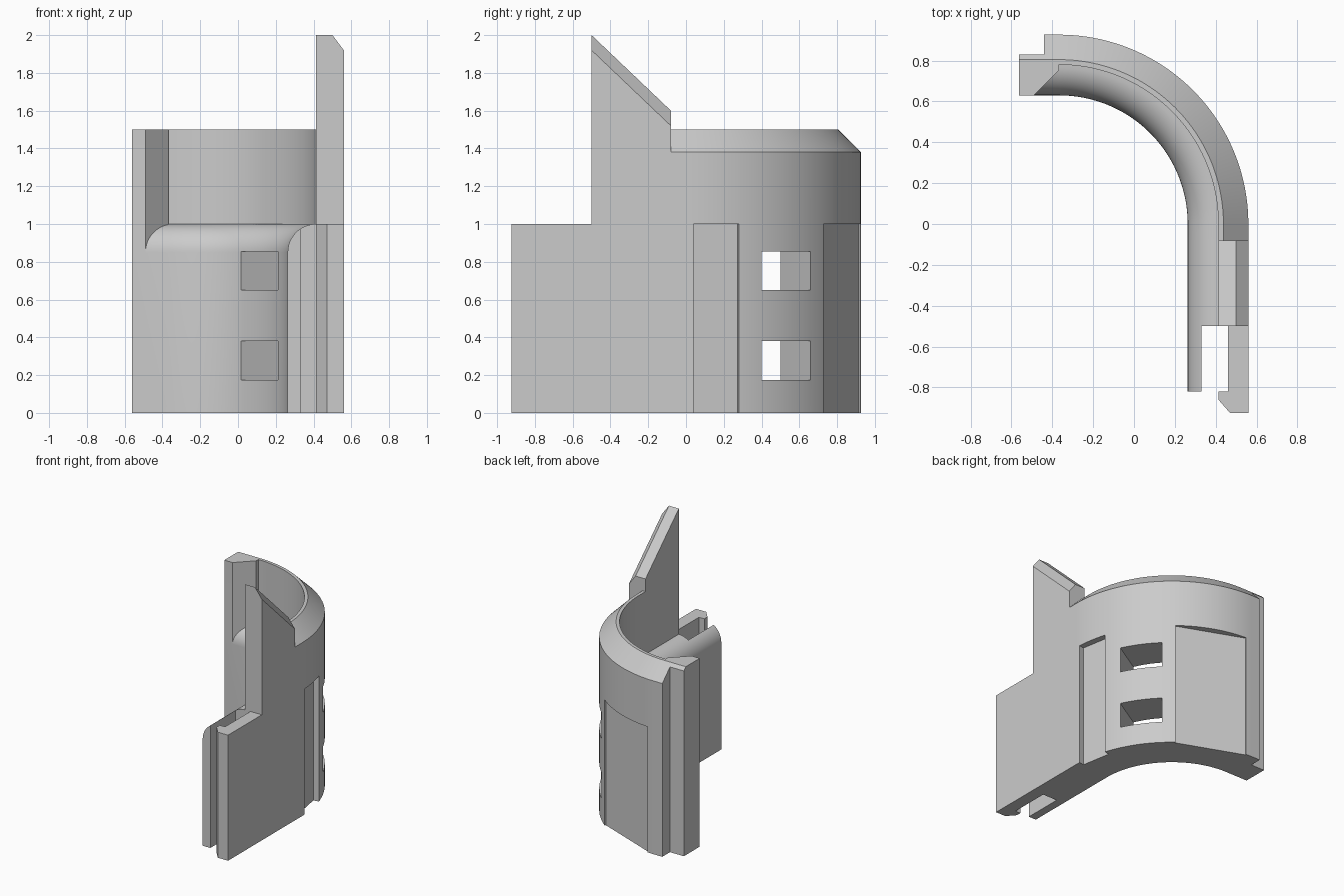
import bpy, bmesh, math
from mathutils import Vector

if "Cube" in bpy.data.objects:
    bpy.data.objects.remove(bpy.data.objects["Cube"], do_unlink=True)

CX = -0.367                      # bend centre, on y = 0
R_OUT, R_MID, R_IN = 0.927, 0.78, 0.63
LEFT_END, FIN_END, ARM_END = -0.562, -0.08, -0.925
STEPS = 64

grey = bpy.data.materials.new("plain grey")
grey.use_nodes = True
grey.diffuse_color = (0.6, 0.6, 0.6, 1)
grey.node_tree.nodes["Principled BSDF"].inputs["Base Color"].default_value = (0.6, 0.6, 0.6, 1)


def finish(name, bm):
    bmesh.ops.recalc_face_normals(bm, faces=bm.faces)
    mesh = bpy.data.meshes.new(name)
    bm.to_mesh(mesh)
    bm.free()
    mesh.materials.append(grey)
    obj = bpy.data.objects.new(name, mesh)
    bpy.context.collection.objects.link(obj)
    return obj


def loft(name, rings, trim=None):
    """Skin closed rings in order, cap both ends, trim by an optional plane."""
    bm = bmesh.new()
    rows = [[bm.verts.new(p) for p in ring] for ring in rings]
    n = len(rows[0])
    for a, b in zip(rows, rows[1:]):
        for i in range(n):
            j = (i + 1) % n
            bm.faces.new((a[i], a[j], b[j], b[i]))
    bm.faces.new(rows[0])
    bm.faces.new(rows[-1][::-1])
    if trim:
        bmesh.ops.recalc_face_normals(bm, faces=bm.faces)
        cut = bmesh.ops.bisect_plane(bm, geom=bm.verts[:] + bm.edges[:] + bm.faces[:],
                                     plane_co=trim[0], plane_no=trim[1], clear_outer=True)
        bmesh.ops.edgeloop_fill(bm, edges=[e for e in cut["geom_cut"]
                                           if isinstance(e, bmesh.types.BMEdge)])
    return finish(name, bm)


def prism(name, plan, z0, z1):
    return loft(name, [[(x, y, z) for x, y in plan] for z in (z0, z1)])


def radial_box(name, angle, offset, half, near, far, z0, z1):
    """Box pointing outward from the bend centre at an angle."""
    a = math.radians(angle)
    d, t = Vector((math.cos(a), math.sin(a))), Vector((-math.sin(a), math.cos(a)))
    c = Vector((CX, 0)) + t * offset
    plan = [c + d * near - t * half, c + d * far - t * half,
            c + d * far + t * half, c + d * near + t * half]
    return prism(name, plan, z0, z1)


def combine(target, tool, operation):
    mod = target.modifiers.new(operation.lower(), "BOOLEAN")
    mod.operation, mod.solver, mod.object = operation, "EXACT", tool
    bpy.context.view_layer.objects.active = target
    bpy.ops.object.modifier_apply(modifier=mod.name)
    bpy.data.objects.remove(tool, do_unlink=True)


# Rounded inner ledge, shared by the curved wall and the straight arm
fillet = R_MID - R_IN
ledge = [(R_MID - fillet * math.sin(a), 1 - fillet + fillet * math.cos(a))
         for a in (math.radians(90 * i / 12) for i in range(13))]

# Curved wall: stepped section swept along the bend
section = [(R_IN, 0), (R_OUT, 0), (R_OUT, 1.38), (0.805, 1.5), (R_MID, 1.5)] + ledge
rings = [[(CX + r, FIN_END, z) for r, z in section]]
for i in range(STEPS + 1):
    a = math.pi / 2 * i / STEPS
    rings.append([(CX + r * math.cos(a), r * math.sin(a), z) for r, z in section])
rings.append([(LEFT_END, r, z) for r, z in section])
wall = loft("curved_wall", rings)

# Corner post with a slanted inner face
post = prism("corner_post", [(LEFT_END, R_IN), (-0.49, R_IN), (CX, 0.753), (CX, 0.79),
                             (LEFT_END, 0.79)], 0.5, 1.5)
combine(wall, post, "UNION")

# Straight arm with a slot and a hooked lip
x_in, x_mid, x_out = CX + R_IN, CX + R_MID, CX + R_OUT
arm = prism("slotted_arm", [(x_in, FIN_END), (x_in, -0.82), (0.33, -0.82), (0.33, -0.5),
                            (0.46, -0.5), (0.46, -0.82), (x_mid, -0.82), (x_mid, -0.86),
                            (0.47, ARM_END), (x_out, ARM_END), (x_out, FIN_END)], 0, 1)
corner = [(r + CX, z) for r, z in ledge] + [(x_in - 0.1, 0.85), (x_in - 0.1, 1.1), (x_mid, 1.1)]
combine(arm, loft("ledge_cutter", [[(x, y, z) for x, z in corner] for y in (-1, 0)]), "DIFFERENCE")
combine(wall, arm, "UNION")

# Sloping fin with a bevelled outer edge
side = [(-0.5, 1), (FIN_END, 1), (FIN_END, 1.6), (-0.5, 2)]
slope = Vector((0, 0.42, -0.4))
bevel = Vector((x_out - 0.5, 0, -0.08))
fin = loft("sloping_fin", [[(x, y, z) for y, z in side] for x in (x_mid, x_out)],
           (Vector((0.5, -0.5, 2)), slope.cross(bevel) * (1 if slope.cross(bevel).z > 0 else -1)))
combine(wall, fin, "UNION")

# Step at the back end, flat pockets and two windows
combine(wall, prism("step_cutter", [(-0.7, 0.83), (-0.44, 0.83), (-0.44, 1.1), (-0.7, 1.1)],
                    -0.1, 1.6), "DIFFERENCE")
for angle, half in ((10, 0.122), (69, 0.276)):
    combine(wall, radial_box("pocket_cutter", angle, 0, half, 0.875, 1.1, -0.1, 1), "DIFFERENCE")
for z0, z1 in ((0.175, 0.38), (0.65, 0.855)):
    combine(wall, radial_box("window_cutter", 31, 0.072, 0.159, 0.4, 1.1, z0, z1), "DIFFERENCE")

# Smooth the bend, keep edges sharp
bpy.ops.object.select_all(action="DESELECT")
wall.select_set(True)
bpy.context.view_layer.objects.active = wall
bpy.ops.object.shade_smooth_by_angle(angle=math.radians(25))
